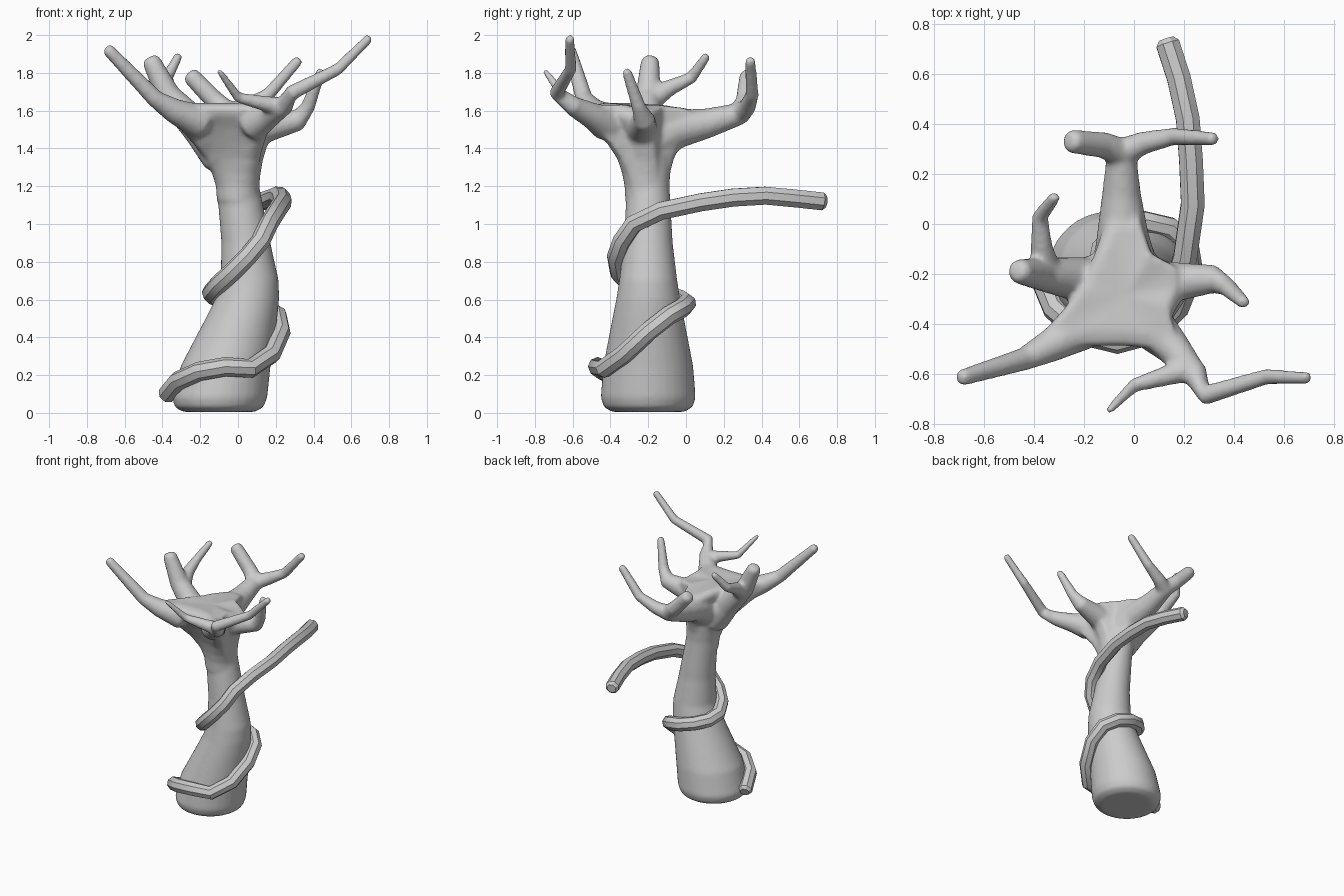
import bpy, bmesh, math
from mathutils import Vector


def skin(bm, rings):
    """Bridge rings of equal point count and close both ends with fans."""
    vs = [[bm.verts.new(p) for p in r] for r in rings]
    n = len(vs[0])
    for a, b in zip(vs, vs[1:]):
        for i in range(n):
            bm.faces.new((a[i], a[(i + 1) % n], b[(i + 1) % n], b[i]))
    for ring in (vs[0], vs[-1]):
        c = bm.verts.new(sum((v.co for v in ring), Vector()) / n)
        for i in range(n):
            bm.faces.new((ring[i], ring[(i + 1) % n], c))


def tube(bm, r0, r1, *pts, sides=14, grow=0.004):
    """Tube tapering from r0 to r1 by point index, with bevelled ends."""
    P = [Vector(p) for p in pts]
    # radius shrinks geometrically along the points
    R = [r0 * (r1 / r0) ** (i / (len(P) - 1)) + grow for i in range(len(P))]
    d0, d1 = (P[0] - P[1]).normalized(), (P[-1] - P[-2]).normalized()
    P = [P[0] + d0 * R[0] * 0.4] + P + [P[-1] + d1 * R[-1] * 0.4]
    R = [R[0] * 0.65] + R + [R[-1] * 0.65]
    rings, u, last = [], None, None
    for i, p in enumerate(P):
        t = (P[min(i + 1, len(P) - 1)] - P[max(i - 1, 0)]).normalized()
        u = t.orthogonal().normalized() if u is None else last.rotation_difference(t) @ u
        last, w = t, t.cross(u)
        rings.append([p + (u * math.cos(a) + w * math.sin(a)) * R[i]
                      for a in (2 * math.pi * (k + 0.5) / sides for k in range(sides))])
    skin(bm, rings)


def finish(bm, name):
    bmesh.ops.recalc_face_normals(bm, faces=bm.faces)
    me = bpy.data.meshes.new(name)
    bm.to_mesh(me)
    bm.free()
    ob = bpy.data.objects.new(name, me)
    bpy.context.collection.objects.link(ob)
    return ob


# trunk profile: height, centre x, radius
TRUNK = [(0.005, -0.10, 0.19), (0.03, -0.10, 0.235), (0.08, -0.097, 0.252),
         (0.25, -0.065, 0.238), (0.50, 0.018, 0.19), (0.60, 0.048, 0.17), (0.70, 0.062, 0.154),
         (0.90, 0.042, 0.13), (1.20, 0.0, 0.113), (1.38, -0.02, 0.125)]


def around(z, deg, out=0.0):
    """Point on the trunk surface at a height and angle, pushed outwards."""
    lo, hi = next((a, b) for a, b in zip(TRUNK, TRUNK[1:]) if z <= b[0])
    f = (z - lo[0]) / (hi[0] - lo[0])
    x, r = (lo[k] + (hi[k] - lo[k]) * f for k in (1, 2))
    a = math.radians(deg)
    return Vector((x + (r + out) * math.cos(a), -0.2 + (r + out) * math.sin(a), z))


# --- tree: round trunk ---
bm = bmesh.new()
skin(bm, [[around(row[0], k * 11.25) for k in range(32)] for row in TRUNK])

# --- tree: crown flaring from a circle to a webbed star; the third value lowers the rim ---
star = [(0.02, 0.05, .045), (-0.11, 0.05, .045), (-0.17, -0.13, .015), (-0.23, -0.27, .01),
        (-0.30, -0.36, 0), (-0.43, -0.50, 0), (-0.41, -0.56, 0), (-0.22, -0.505, 0),
        (-0.06, -0.50, 0), (0.06, -0.51, 0), (0.13, -0.57, .02), (0.21, -0.55, .02),
        (0.15, -0.39, .015), (0.21, -0.29, .06), (0.21, -0.19, .06), (0.07, -0.12, .02)]
rings = []
for z, t in [(1.12, 0), (1.20, 0.02), (1.27, 0.09), (1.35, 0.22), (1.43, 0.42),
             (1.51, 0.65), (1.57, 0.87), (1.605, 0.94), (1.63, 0.86), (1.642, 0.6)]:
    ring = []
    for i, (x, y, drop) in enumerate(star):
        a = math.radians(76 + 22.5 * i)
        c = Vector((0.113 * math.cos(a), -0.21 + 0.113 * math.sin(a), z))
        ring.append(c.lerp(Vector((x, y, z - drop)), t))
    rings.append(ring)
skin(bm, rings)

# --- tree: front left limb ---
tube(bm, 0.09, 0.03, (-0.20, -0.41, 1.54), (-0.34, -0.49, 1.60), (-0.44, -0.54, 1.665), (-0.69, -0.615, 1.925))
# --- tree: left limb and its twig ---
tube(bm, 0.125, 0.046, (-0.08, -0.23, 1.38), (-0.20, -0.225, 1.50), (-0.37, -0.20, 1.68), (-0.46, -0.19, 1.865))
tube(bm, 0.058, 0.021, (-0.35, -0.19, 1.65), (-0.37, -0.09, 1.72), (-0.375, 0.03, 1.775), (-0.315, 0.11, 1.89))
# --- tree: back limb and its fork ---
tube(bm, 0.14, 0.055, (-0.03, -0.22, 1.42), (-0.045, -0.05, 1.505), (-0.05, 0.12, 1.535), (-0.05, 0.29, 1.585))
tube(bm, 0.056, 0.044, (-0.04, 0.28, 1.58), (-0.12, 0.315, 1.65), (-0.25, 0.33, 1.785))
tube(bm, 0.056, 0.025, (-0.06, 0.28, 1.58), (0.04, 0.325, 1.62), (0.16, 0.35, 1.685), (0.32, 0.34, 1.868))
# --- tree: right limb ---
tube(bm, 0.125, 0.023, (0.0, -0.22, 1.44), (0.13, -0.235, 1.51), (0.32, -0.22, 1.55), (0.37, -0.25, 1.62), (0.44, -0.315, 1.81))
# --- tree: front right limb and its fork ---
tube(bm, 0.09, 0.049, (0.08, -0.42, 1.53), (0.16, -0.50, 1.575), (0.24, -0.60, 1.625))
tube(bm, 0.046, 0.014, (0.22, -0.58, 1.62), (0.0, -0.645, 1.67), (-0.10, -0.745, 1.81))
tube(bm, 0.049, 0.022, (0.24, -0.59, 1.62), (0.285, -0.685, 1.695), (0.53, -0.61, 1.82), (0.695, -0.615, 1.985))

# fuse all tree parts into one smooth skin
tree = finish(bm, "tree")
m = tree.modifiers.new("fuse", 'REMESH')
m.mode = 'VOXEL'
m.voxel_size = 0.011
m.use_smooth_shade = True
m = tree.modifiers.new("soften", 'SMOOTH')
m.factor = 0.5
m.iterations = 14

# --- faceted vine: a step of 30 degrees per height, then a free tail to the back ---
heights = [0.10, 0.17, 0.22, 0.245, 0.235, 0.31, 0.43, 0.515, 0.555,
           0.58, 0.60, 0.615, 0.635, 0.68, 0.745, 0.825, 0.91, 1.0]
path = [around(z, 180 + 30 * i, 0.03) for i, z in enumerate(heights)]
path += [(0.205, -0.13, 1.07), (0.235, 0.08, 1.115), (0.228, 0.25, 1.14), (0.215, 0.42, 1.15),
         (0.18, 0.58, 1.135), (0.135, 0.72, 1.12)]
bm = bmesh.new()
tube(bm, 0.051, 0.051, *path, sides=8, grow=0)
bmesh.ops.recalc_face_normals(bm, faces=bm.faces)
# facet edges along the vine stay sharp, gentle bends are smooth
for f in bm.faces:
    f.smooth = True
for e in bm.edges:
    e.smooth = e.calc_face_angle(0) < 0.6
finish(bm, "vine")
